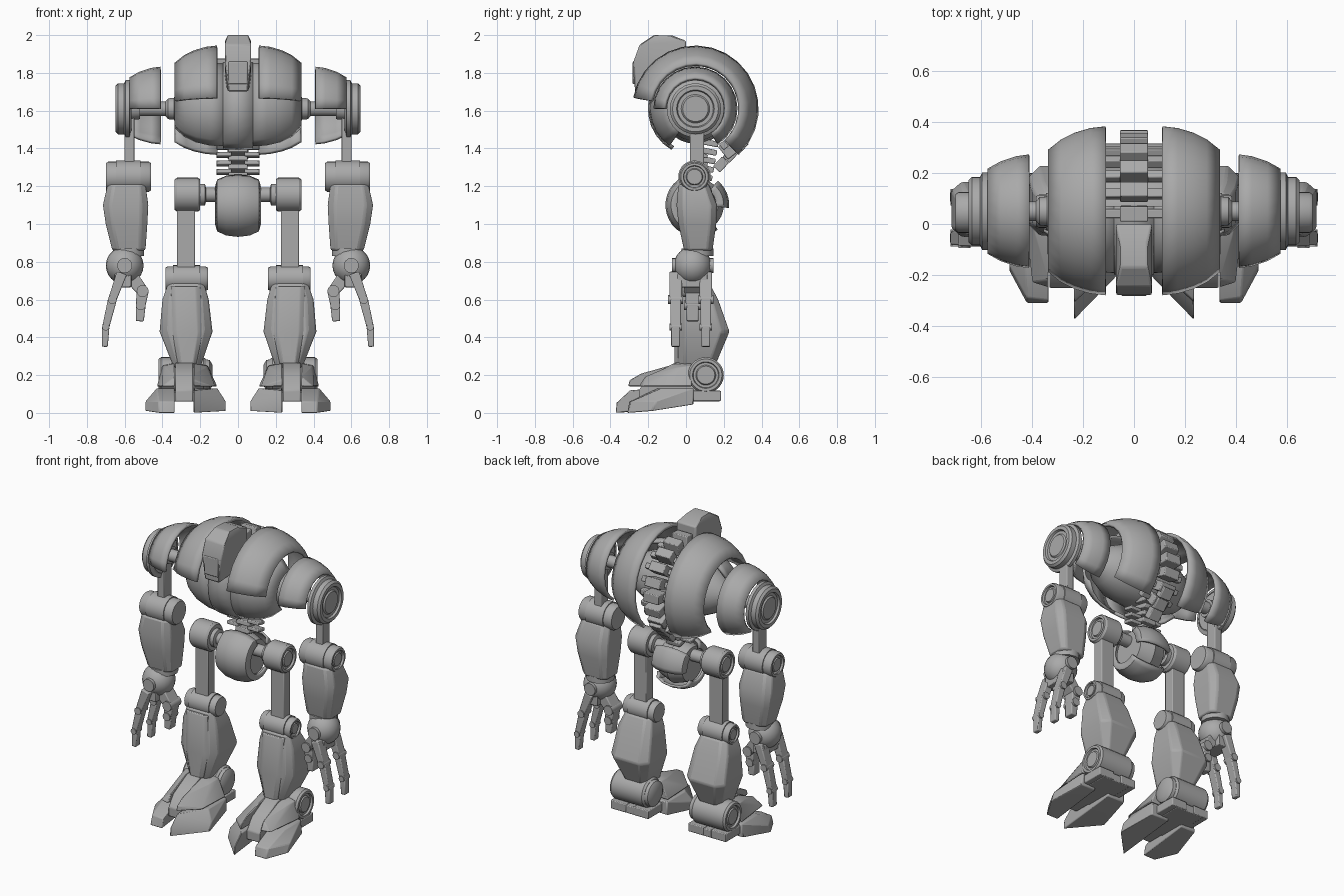
import bpy, bmesh, math
from mathutils import Vector, Matrix

cube = bpy.data.objects.get("Cube")
if cube:
    bpy.data.objects.remove(cube, do_unlink=True)

GREY = (0.4, 0.4, 0.4, 1)
metal = bpy.data.materials.new("plain grey")
metal.use_nodes = True
metal.diffuse_color = GREY
metal.node_tree.nodes["Principled BSDF"].inputs["Base Color"].default_value = GREY
CY, CZ = 0.05, 1.61  # shoulder axis


def build(name, bm, pair=True, bevel=0, thick=0):
    """Turn a bmesh into one object, or a left and a mirrored right one."""
    bmesh.ops.remove_doubles(bm, verts=bm.verts, dist=1e-5)
    bmesh.ops.recalc_face_normals(bm, faces=bm.faces)
    for side in (("left_", "right_") if pair else ("",)):
        if side == "right_":
            bmesh.ops.scale(bm, vec=(-1, 1, 1), verts=bm.verts)
            bmesh.ops.reverse_faces(bm, faces=bm.faces)
        mesh = bpy.data.meshes.new(side + name)
        bm.to_mesh(mesh)
        mesh.materials.append(metal)
        obj = bpy.data.objects.new(side + name, mesh)
        bpy.context.collection.objects.link(obj)
        if thick:
            mod = obj.modifiers.new("thickness", 'SOLIDIFY')
            mod.thickness, mod.offset = thick, 0
        if bevel:
            mod = obj.modifiers.new("bevel", 'BEVEL')
            mod.width, mod.segments = bevel, 2
        bpy.ops.object.select_all(action='DESELECT')
        bpy.context.view_layer.objects.active = obj
        obj.select_set(True)
        bpy.ops.object.shade_smooth_by_angle(angle=math.radians(32))
    bm.free()


def revolve(name, profile, y, z, a0=0, a1=360, steps=28, **kw):
    """Spin (x, radius) points round an x axis; 0 is front, 90 is top."""
    bm = bmesh.new()
    rings = []
    for i in range(steps + 1):
        a = math.radians(a0 + (a1 - a0) * i / steps)
        rings.append([bm.verts.new((x, y - r * math.cos(a), z + r * math.sin(a)))
                      for x, r in profile])
    for p, q in zip(rings, rings[1:]):
        for j in range(len(profile) - 1):
            bm.faces.new((p[j], p[j + 1], q[j + 1], q[j]))
    bmesh.ops.dissolve_degenerate(bm, dist=1e-6, edges=bm.edges)
    build(name, bm, **kw)


def drum(name, x0, x1, r, y, z):
    """Joint drum with a raised rim and recessed hub on its outer end."""
    d = 0.013
    revolve(name, [(x0, 0), (x0, r * .9), (x0 + d, r), (x1 - d, r), (x1, r * .9),
                   (x1, r * .74), (x1 - d, r * .7), (x1 - d, r * .56),
                   (x1 - d / 3, r * .5), (x1 - d / 3, 0)], y, z)


def hull(name, points, bevel=0.006, **kw):
    bm = bmesh.new()
    for p in points:
        bm.verts.new(p)
    res = bmesh.ops.convex_hull(bm, input=bm.verts)
    bmesh.ops.delete(bm, geom=list(set(res["geom_interior"] + res["geom_unused"])), context='VERTS')
    bmesh.ops.dissolve_limit(bm, angle_limit=0.02, verts=bm.verts, edges=bm.edges)
    build(name, bm, bevel=bevel, **kw)


def slab(x0, x1, y0, y1, z):
    """Corners of a horizontal rectangle with chamfered corners."""
    cx, cy = (x1 - x0) * .16, (y1 - y0) * .16
    return [(x, y, z) for x, y in ((x0 + cx, y0), (x1 - cx, y0), (x1, y0 + cy), (x1, y1 - cy),
                                   (x1 - cx, y1), (x0 + cx, y1), (x0, y1 - cy), (x0, y0 + cy))]


def box(name, centre, size, tilt=0, bevel=0.005, **kw):
    bm = bmesh.new()
    bmesh.ops.create_cube(bm, size=1, matrix=Matrix.Translation(centre)
                          @ Matrix.Rotation(tilt, 4, 'X') @ Matrix.Diagonal((*size, 1)))
    build(name, bm, bevel=bevel, **kw)


def rod(name, p, q, r0, r1=None, segments=14, **kw):
    p, q = Vector(p), Vector(q)
    bm = bmesh.new()
    rot = (q - p).to_track_quat('Z', 'Y').to_matrix().to_4x4()
    bmesh.ops.create_cone(bm, cap_ends=True, segments=segments, radius1=r0,
                          radius2=r0 if r1 is None else r1, depth=(q - p).length,
                          matrix=Matrix.Translation((p + q) / 2) @ rot)
    build(name, bm, **kw)


# Torso: armour shells, chest plates and inner core
revolve("torso_shell", [(.11, .325), (.17, .318), (.23, .3), (.28, .275), (.33, .235)],
        CY, CZ, 10, 227, 16, thick=.02)
revolve("shoulder_shell", [(.41, .215), (.46, .208), (.52, .188), (.57, .16)],
        CY, CZ, 0, 238, 16, thick=.016)
revolve("chest_plate", [(.078, .235), (.15, .23), (.22, .21), (.28, .175), (.33, .12)],
        CY, CZ, -55, 95, 12, thick=.016)
revolve("chest_band", [(-.078, .238), (0, .242), (.078, .238)], CY, CZ, -60, 95, 12,
        pair=False, thick=.02)
revolve("torso_core", [(-.34, 0), (-.34, .06), (-.28, .12), (-.17, .17), (0, .185),
                       (.17, .17), (.28, .12), (.34, .06), (.34, 0)], CY, CZ, pair=False)
revolve("shoulder_axle", [(.32, 0), (.32, .06), (.37, .055), (.385, .038), (.52, .038),
                          (.52, .055), (.57, .06), (.57, 0)], CY, CZ)
drum("shoulder_drum", .565, .648, .135, CY, CZ)
revolve("shoulder_ring", [(.57, .13), (.575, .152), (.595, .152), (.605, .13)], CY, CZ)

# Head
profile = [(-.27, 1.7), (-.278, 1.86), (-.245, 1.95), (-.17, 2.0), (-.07, 1.997),
           (0, 1.97), (0, 1.75), (-.1, 1.72)]
hull("head", [(s * (.053 if z > 1.98 or z < 1.74 else .07), y, z)
              for y, z in profile for s in (-1, 1)], pair=False, bevel=.01)
box("face_plate", (0, -.276, 1.80), (.1, .012, .12), pair=False)

# Spine: blocks with wings round the back, then the waist column
for i in range(9):
    a = math.radians(88 + i * 18)
    out = Vector((0, -math.cos(a), math.sin(a)))
    mid = Vector((0, CY, CZ))
    tilt = math.pi / 2 - a
    tilt = math.atan2(out.z, out.y) - math.pi / 2
    box("vertebra", mid + out * .275, (.11, .06, .085), tilt, pair=False)
    box("vertebra_wing", mid + out * .245 + Vector((.08, 0, 0)), (.07, .035, .04), tilt)
for y, z in ((.29, 1.415), (.235, 1.365), (.185, 1.315)):
    box("tail_vertebra", (0, y, z), (.08, .05, .07), -.75, pair=False)
for i in range(5):
    z = 1.25 + i * .045
    box("waist_vertebra", (0, .09 + i * .008, z), (.1, .1, .03), -.2, pair=False)
    if i < 3:
        box("waist_rib", (.075, .08, z + .025), (.08, .07, .022), -.2)

# Pelvis and hips
revolve("pelvis_core", [(-.09, 0), (-.09, .11), (0, .14), (.09, .11), (.09, 0)],
        .06, 1.1, pair=False)
rim = [(-.115, .1), (-.105, .135), (-.06, .155), (0, .162), (.06, .155), (.105, .135), (.115, .1)]
revolve("pelvis_shell", rim, .06, 1.1, -130, 75, 18, pair=False, thick=.014)
revolve("pelvis_back", rim, .06, 1.1, 130, 185, 6, pair=False, thick=.014)
revolve("hip_axle", [(.08, 0), (.08, .038), (.17, .038), (.175, .058), (.2, .058),
                     (.205, .07), (.205, 0)], CY, 1.155)
drum("hip_drum", .2, .335, .09, CY, 1.155)
box("thigh_strut", (.275, CY, .92), (.095, .07, .42))

# Legs
drum("knee_drum", .16, .385, .065, CY, .71)
revolve("knee_sleeve", [(.2, .06), (.2, .072), (.345, .072), (.345, .06)], CY, .71)
hull("shin", slab(.18, .37, -.025, .125, .685) + slab(.155, .4, -.035, .17, .6)
     + slab(.135, .415, -.045, .23, .43) + slab(.2, .34, -.04, .15, .24), bevel=.01)
hull("shin_front", slab(.2, .355, -.045, .05, .67) + slab(.185, .35, -.06, .05, .42)
     + slab(.22, .32, -.06, .05, .26))
drum("ankle_drum", .17, .42, .095, .105, .2)
revolve("inner_ankle_cap", [(.135, 0), (.135, .055), (.15, .08), (.18, .085)], .105, .2)

# Feet: two split toes, upper guards, middle band and heel
hull("outer_toe", [(.335, -.31, 0), (.42, -.31, 0), (.49, -.18, .01), (.49, -.16, .06),
                   (.44, .04, .045), (.335, .04, .045), (.335, -.3, .06), (.42, -.29, .06),
                   (.335, -.15, .13), (.43, -.13, .13), (.335, .04, .13), (.43, .04, .13)])
hull("inner_toe", [(.235, -.375, 0), (.065, -.2, .01), (.065, -.18, .06), (.11, .04, .045),
                   (.235, .04, .045), (.235, -.37, .055), (.235, -.3, .12),
                   (.11, -.15, .13), (.11, .04, .13), (.235, .04, .13)])
hull("outer_guard", [(.335, -.25, .14), (.4, -.23, .14), (.43, .03, .14), (.335, .03, .14),
                     (.335, -.22, .19), (.335, -.06, .26), (.335, .03, .265), (.385, -.05, .24),
                     (.4, .03, .25)])
hull("inner_guard", [(.235, -.31, .14), (.12, -.2, .14), (.11, .03, .14), (.235, .03, .14),
                     (.235, -.3, .175), (.235, -.24, .21), (.235, -.06, .26), (.235, .03, .265),
                     (.17, -.05, .24), (.16, .03, .25)])
hull("middle_toe", [(x, y, z) for x in (.238, .332) for y, z in
                    ((-.25, .06), (-.25, .12), (-.2, .19), (-.06, .265), (.06, .27), (.06, .06))])
box("foot_sole", (.285, .02, .085), (.2, .32, .05))
for x in (.2, .365):
    box("heel", (x, .1, .09), (.11, .17, .055))

# Arms
box("upper_arm_strut", (.575, .058, 1.4), (.052, .075, .34))
drum("elbow_drum", .46, .7, .08, .045, 1.25)
revolve("elbow_sleeve", [(.515, .07), (.515, .086), (.645, .086), (.645, .07)], .045, 1.25)
hull("forearm", slab(.49, .69, -.04, .12, 1.21) + slab(.475, .715, -.05, .165, 1.1)
     + slab(.48, .7, -.04, .16, 1.0) + slab(.49, .665, -.01, .14, .86), bevel=.01)

# Hands
bm = bmesh.new()
bmesh.ops.create_uvsphere(bm, u_segments=20, v_segments=12, radius=.1,
                          matrix=Matrix.Translation((.6, .035, .78)))
build("wrist_ball", bm)
rod("wrist_hub", (.6, -.075, .78), (.6, .145, .78), .04)
rod("wrist_collar", (.58, .06, .83), (.58, .06, .87), .085)
box("palm", (.61, .035, .70), (.09, .16, .07))


def finger(name, y, joints, width):
    """Tapered links joined by small pins lying along y."""
    for i, (p, q) in enumerate(zip(joints, joints[1:])):
        (x0, z0), (x1, z1) = p, q
        w = width * (1 - .15 * i)
        n = Vector((z0 - z1, 0, x1 - x0)).normalized() * w / 2
        hull(name + "_link", [Vector((x, y + s * w * .6, z)) + t * n * k
                              for x, z, k in ((x0, z0, 1), (x1, z1, .8))
                              for s in (-1, 1) for t in (-1, 1)])
        if i:
            rod(name + "_pin", (x0, y - w * .85, z0), (x0, y + w * .85, z0), w * .5, segments=12)


for y in (-.055, .105):
    finger("finger", y, [(.615, .74), (.665, .6), (.7, .455), (.705, .35)], .055)
finger("thumb", .035, [(.565, .72), (.505, .645), (.515, .57), (.52, .485)], .075)
